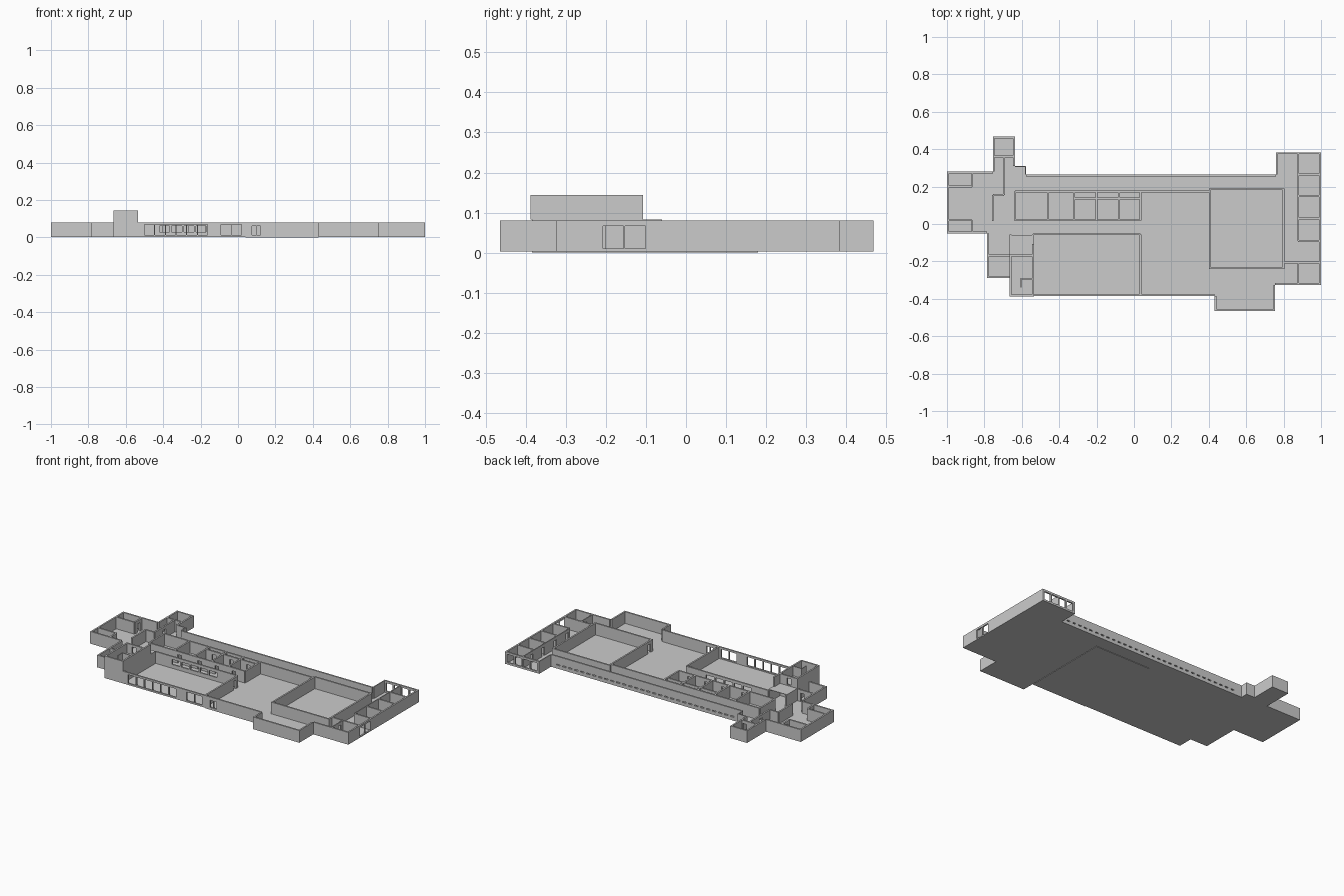
import bpy, bmesh
from mathutils import Matrix, Vector

if "Cube" in bpy.data.objects:
    bpy.data.objects.remove(bpy.data.objects["Cube"])

FLOOR, TOP, T = 0.006, 0.08, 0.01


def finish(name, bm):
    me = bpy.data.meshes.new(name)
    bmesh.ops.recalc_face_normals(bm, faces=bm.faces)
    bm.to_mesh(me)
    bm.free()
    ob = bpy.data.objects.new(name, me)
    bpy.context.collection.objects.link(ob)
    return ob


def add_box(bm, x0, x1, y0, y1, z0, z1):
    m = Matrix.Translation(Vector(((x0 + x1) / 2, (y0 + y1) / 2, (z0 + z1) / 2)))
    m = m @ Matrix.Diagonal((x1 - x0, y1 - y0, z1 - z0, 1))
    bmesh.ops.create_cube(bm, size=1, matrix=m)


def box(name, *dims):
    bm = bmesh.new()
    add_box(bm, *dims)
    return finish(name, bm)


def wall(name, axis, pos, a, b, holes=(), z0=FLOOR, z1=TOP, t=T):
    """Wall centred on pos, running a..b along axis; holes are (start, end, sill, head)."""
    bm = bmesh.new()

    def part(s, e, lo, hi):
        if e - s < 1e-4 or hi - lo < 1e-4:
            return
        if axis == 'x':
            add_box(bm, s, e, pos - t / 2, pos + t / 2, lo, hi)
        else:
            add_box(bm, pos - t / 2, pos + t / 2, s, e, lo, hi)
    cur = a
    for s, e, lo, hi in sorted(holes):
        part(cur, s, z0, z1)
        part(s, e, z0, lo)
        part(s, e, hi, z1)
        cur = e
    part(cur, b, z0, z1)
    return finish(name, bm)


def row(start, pitch, n, width, lo, hi):
    return [(start + i * pitch, start + i * pitch + width, lo, hi) for i in range(n)]


def door(c, w=0.026):
    return [(c - w / 2, c + w / 2, FLOOR, 0.06)]


# Floor slab following the building outline
outline = [(-1, -.05), (-.785, -.05), (-.785, -.29), (-.665, -.29), (-.665, -.385),
           (.43, -.385), (.43, -.465), (.755, -.465), (.755, -.325), (1, -.325),
           (1, .383), (.76, .383), (.76, .265), (-.578, .265), (-.578, .31),
           (-.637, .31), (-.637, .468), (-.755, .468), (-.755, .28), (-1, .28)]
bm = bmesh.new()
face = bm.faces.new([bm.verts.new((x, y, 0.003)) for x, y in outline])
ext = bmesh.ops.extrude_face_region(bm, geom=[face])
bmesh.ops.translate(bm, vec=(0, 0, FLOOR - 0.003),
                    verts=[v for v in ext['geom'] if isinstance(v, bmesh.types.BMVert)])
finish("floor_slab", bm)
box("hall_under_slab", .04, .43, -.385, .18, 0, 0.003)

# Outer walls along x
front_windows = (row(-.50, .057, 6, .052, .013, .068) + row(-.09, .056, 2, .052, .013, .068)
                 + row(.075, .024, 2, .02, .014, .06))
wall("front_wall", 'x', -.38, -.665, .43, front_windows)
wall("front_bay_wall", 'x', -.46, .43, .755)
wall("right_wing_front_wall", 'x', -.32, .755, 1)
wall("right_wing_back_wall", 'x', .378, .76, 1, row(.775, .055, 4, .046, .015, .067))
wall("corridor_back_wall", 'x', .26, -.578, .76, row(-.52, .042, 30, .022, .024, .031))
wall("stair_back_wall", 'x', .307, -.637, -.578, t=.006)
wall("annex_back_wall", 'x', .463, -.755, -.637)
wall("left_wing_back_wall", 'x', .275, -1, -.755)
wall("left_wing_front_wall", 'x', -.045, -1, -.785)
wall("side_block_front_wall", 'x', -.285, -.785, -.665)

# Outer walls along y
wall("left_wing_end_wall", 'y', -.995, -.05, .28)
wall("side_block_end_wall", 'y', -.78, -.29, -.05)
wall("tower_left_wall", 'y', -.66, -.385, -.168)
wall("annex_left_wall", 'y', -.75, .28, .468)
wall("annex_right_wall", 'y', -.642, .31, .468)
wall("stair_right_wall", 'y', -.581, .265, .31, t=.006)
wall("bay_left_wall", 'y', .435, -.465, -.385)
wall("bay_right_wall", 'y', .75, -.465, -.325)
wall("right_wing_end_wall", 'y', .995, -.325, .383, row(-.207, .055, 2, .051, .01, .067))
wall("right_wing_left_wall", 'y', .763, .265, .383, t=.006)

# Left wing partitions
wall("left_back_room_wall", 'x', .2, -.99, -.865)
wall("left_back_room_side", 'y', -.865, .2, .275, door(.235))
wall("left_front_room_wall", 'x', .02, -.99, -.865)
wall("left_front_room_side", 'y', -.865, -.045, .02, door(-.015))
wall("annex_partition", 'x', .36, -.755, -.637, door(-.665))
wall("annex_passage_wall", 'y', -.695, .155, .36, door(.25))
wall("annex_passage_return", 'x', .155, -.755, -.695)
wall("left_wing_partition", 'y', -.755, .015, .155)
wall("side_block_partition", 'x', -.168, -.785, -.665, door(-.70))

# Gymnasium
wall("gym_back_wall", 'x', -.055, -.54, .035, row(-.42, .065, 5, .055, .03, .062))
wall("gym_left_wall", 'y', -.54, -.38, -.055)
wall("gym_right_wall", 'y', .035, -.38, -.055, door(-.09))

# Central row of small rooms
wall("room_row_back_wall", 'x', .173, -.637, .40)
wall("room_row_front_wall", 'x', .02, -.637, .035,
     [d for c in (-.42, -.28, -.16, -.04) for d in door(c)])
wall("room_row_closet_wall", 'x', .137, -.32, .035,
     [d for c in (-.26, -.14, -.02) for d in door(c)])
for i, x in enumerate((-.637, -.46, -.32, -.2, -.08, .035)):
    wall(f"room_divider_{i + 1}", 'y', x, .02, .173)

# Large inner hall
wall("hall_left_wall", 'y', .405, -.24, .19, door(-.205))
wall("hall_right_wall", 'y', .80, -.24, .19)
wall("hall_front_wall", 'x', -.235, .405, .80)
wall("hall_back_wall", 'x', .188, .405, .80)

# Right wing rooms
wall("right_rooms_wall", 'y', .878, -.09, .378,
     [d for c in (-.06, .06, .18, .295) for d in door(c)], t=.006)
wall("right_front_room_wall", 'y', .878, -.32, -.205, door(-.24), t=.006)
for i, y in enumerate((.265, .15, .03, -.09)):
    wall(f"right_room_divider_{i + 1}", 'x', y, .878, .995)
wall("right_front_divider", 'x', -.205, .80, .995)

# Raised two-storey tower
HI = 0.144
wall("tower_lower_back_wall", 'x', -.168, -.665, -.54, door(-.60))
wall("tower_lower_side_wall", 'y', -.66, -.168, -.055)
box("tower_upper_floor", -.665, -.535, -.385, -.06, TOP, .083)
wall("tower_upper_front", 'x', -.383, -.665, -.535, z0=.083, z1=HI)
wall("tower_upper_left", 'y', -.66, -.388, -.168, z0=.083, z1=HI)
wall("tower_upper_right", 'y', -.54, -.388, -.107, z0=.083, z1=HI)
wall("tower_upper_back", 'x', -.168, -.665, -.535, [(-.62, -.594, .09, .13)], z0=.083, z1=HI)
wall("tower_inner_wall", 'x', -.293, -.605, -.54, z0=.083, z1=HI, t=.005)
wall("tower_inner_side", 'y', -.605, -.34, -.29, z0=.083, z1=HI, t=.005)
